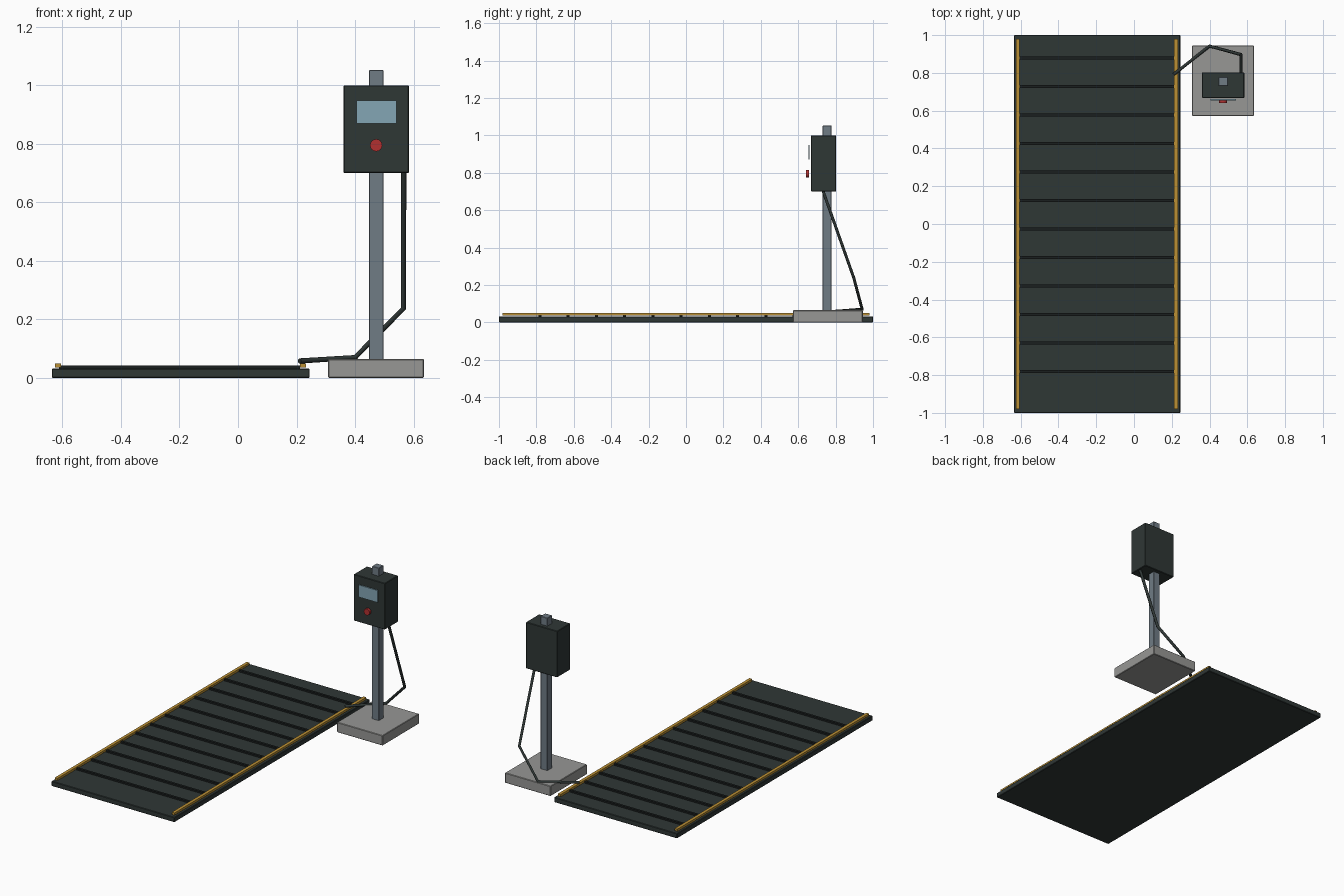
import bpy
from mathutils import Vector

if "Cube" in bpy.data.objects:
    bpy.data.objects.remove(bpy.data.objects["Cube"])


def material(name, rgb):
    mat = bpy.data.materials.new(name)
    mat.use_nodes = True
    mat.diffuse_color = (*rgb, 1)
    mat.node_tree.nodes["Principled BSDF"].inputs["Base Color"].default_value = (*rgb, 1)
    return mat


DARK = material("dark grey green", (0.028, 0.038, 0.036))
RUBBER = material("black rubber", (0.010, 0.013, 0.013))
STEEL = material("blue grey steel", (0.16, 0.20, 0.235))
CONCRETE = material("concrete grey", (0.31, 0.31, 0.30))
YELLOW = material("safety yellow", (0.50, 0.28, 0.035))
GLASS = material("pale blue screen", (0.23, 0.38, 0.46))
RED = material("button red", (0.45, 0.03, 0.03))


def finish(name, mat):
    obj = bpy.context.object
    obj.name = obj.data.name = name
    obj.data.materials.append(mat)
    return obj


def box(name, x, y, z, mat, bevel=0):
    """Box from its (low, high) extent on each axis."""
    spans = (x, y, z)
    bpy.ops.mesh.primitive_cube_add(size=1, location=[(a + b) / 2 for a, b in spans])
    obj = finish(name, mat)
    obj.scale = [b - a for a, b in spans]
    bpy.ops.object.transform_apply(location=False, rotation=False, scale=True)
    if bevel:
        mod = obj.modifiers.new("soft edges", "BEVEL")
        mod.width = bevel
        mod.segments = 1
    return obj


def rod(name, start, end, radius, mat, sides=12):
    start, end = Vector(start), Vector(end)
    axis = end - start
    bpy.ops.mesh.primitive_cylinder_add(vertices=sides, radius=radius, depth=axis.length,
                                        location=(start + end) / 2)
    obj = finish(name, mat)
    obj.rotation_euler = axis.to_track_quat("Z", "Y").to_euler()
    bpy.ops.object.shade_smooth_by_angle()
    return obj


# Floor platform with cross ribs and edge strips
box("platform", (-0.636, 0.245), (-1, 1), (0, 0.032), DARK, 0.003)
for i in range(12):
    y = 0.88 - i * 0.151
    box(f"grip_rib_{i + 1}", (-0.612, 0.212), (y - 0.008, y + 0.008), (0.03, 0.043), RUBBER)
for side, x in (("right", -0.615), ("left", 0.222)):
    box(f"{side}_edge_strip", (x - 0.01, x + 0.01), (-0.98, 0.98), (0.036, 0.05), YELLOW)

# Pedestal
box("pedestal_base", (0.308, 0.635), (0.572, 0.945), (0, 0.065), CONCRETE, 0.003)
box("post", (0.448, 0.497), (0.73, 0.778), (0.06, 1.052), STEEL, 0.002)

# Control box with screen and button
box("control_box", (0.36, 0.584), (0.668, 0.803), (0.7, 1.0), DARK, 0.003)
box("screen", (0.404, 0.541), (0.654, 0.661), (0.87, 0.948), GLASS)
rod("button", (0.472, 0.641, 0.795), (0.472, 0.658, 0.795), 0.021, RED, 16)

# Cable from the control box down to the platform
bpy.ops.object.select_all(action="DESELECT")
path = [(0.566, 0.73, 0.71), (0.566, 0.897, 0.238), (0.4, 0.942, 0.07), (0.21, 0.792, 0.058)]
curve = bpy.data.curves.new("cable", "CURVE")
curve.dimensions = "3D"
curve.bevel_depth = 0.009
curve.bevel_resolution = 1
curve.use_fill_caps = True
spline = curve.splines.new("POLY")
spline.points.add(len(path) - 1)
for point, co in zip(spline.points, path):
    point.co = (*co, 1)
curve.materials.append(DARK)
bpy.context.collection.objects.link(bpy.data.objects.new("cable", curve))
